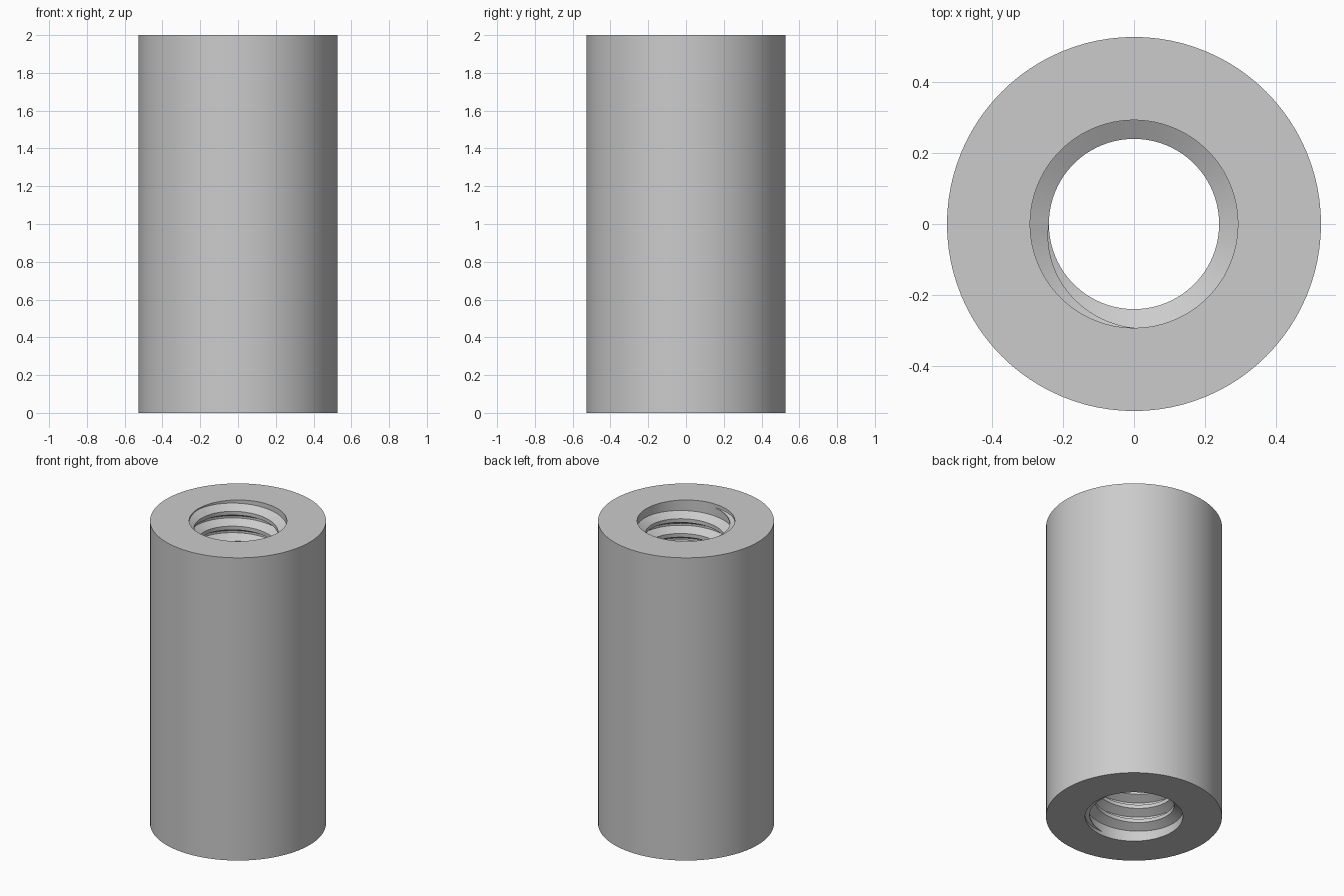
import bpy
import bmesh
from math import sin, cos, pi, radians

cube = bpy.data.objects.get("Cube")
if cube:
    bpy.data.objects.remove(cube)

HEIGHT = 2.0
TURNS = 20
PITCH = HEIGHT / (TURNS + 0.5)
OUTER = 0.527
BORE = 3 * PITCH
CREST = BORE - 0.541 * PITCH
SEGMENTS = 96

steel = bpy.data.materials.new("plain grey")
steel.use_nodes = True
grey = (0.6, 0.6, 0.6, 1)
steel.diffuse_color = grey
steel.node_tree.nodes["Principled BSDF"].inputs["Base Color"].default_value = grey


def sweep(name, sections, ring):
    """Join matching cross-sections with quads into a smooth-shaded object."""
    bm = bmesh.new()
    rows = [[bm.verts.new(p) for p in section] for section in sections]
    pairs = list(zip(rows, rows[1:]))
    if ring:
        pairs.append((rows[-1], rows[0]))
    for a, b in pairs:
        n = len(a)
        for i in range(n):
            j = (i + 1) % n
            bm.faces.new((a[i], b[i], b[j], a[j]))
    if not ring:
        bm.faces.new(rows[0])
        bm.faces.new(rows[-1])
    bmesh.ops.recalc_face_normals(bm, faces=bm.faces)
    mesh = bpy.data.meshes.new(name)
    bm.to_mesh(mesh)
    bm.free()
    mesh.materials.append(steel)
    obj = bpy.data.objects.new(name, mesh)
    bpy.context.collection.objects.link(obj)
    bpy.ops.object.select_all(action="DESELECT")
    obj.select_set(True)
    bpy.context.view_layer.objects.active = obj
    bpy.ops.object.shade_smooth_by_angle(angle=radians(25))
    return obj


def at_angle(profile, angle):
    return [(r * cos(angle), r * sin(angle), z) for r, z in profile]


# Hollow cylindrical sleeve
wall = [(OUTER, 0), (OUTER, HEIGHT), (BORE, HEIGHT), (BORE, 0)]
sweep("sleeve", [at_angle(wall, 2 * pi * k / SEGMENTS) for k in range(SEGMENTS)], True)

# Right-handed internal thread, fading in and out over a quarter turn
thread = []
steps = TURNS * SEGMENTS
for k in range(steps + 1):
    fade = max(min(1, k / (SEGMENTS / 4), (steps - k) / (SEGMENTS / 4)), 0.01)
    z = PITCH * (0.25 + k / SEGMENTS)
    root = PITCH * 7 / 16 * fade
    tip = PITCH / 8 * fade
    crest = BORE + (CREST - BORE) * fade
    ridge = [(BORE + 0.001, z - root), (crest, z - tip),
             (crest, z + tip), (BORE + 0.001, z + root)]
    thread.append(at_angle(ridge, 2 * pi * k / SEGMENTS - pi / 2))
sweep("internal_thread", thread, False)
